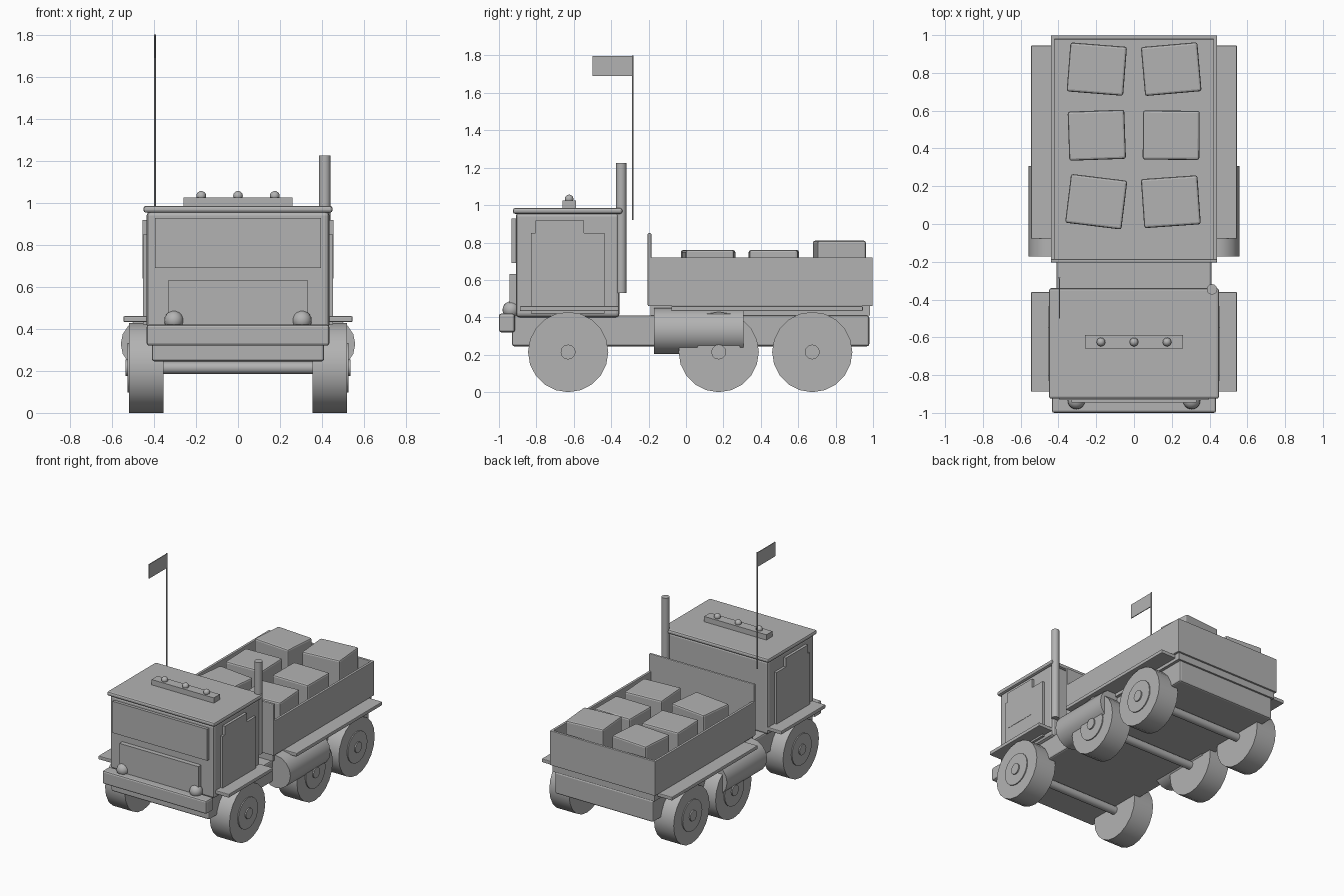
import bpy
import math
from math import radians

if "Cube" in bpy.data.objects:
    bpy.data.objects.remove(bpy.data.objects["Cube"], do_unlink=True)

GREY = (0.45, 0.45, 0.45, 1)
grey = bpy.data.materials.new("plain_grey")
grey.use_nodes = True
grey.diffuse_color = GREY
grey.node_tree.nodes["Principled BSDF"].inputs["Base Color"].default_value = GREY


def finish(name, smooth=False):
    ob = bpy.context.object
    ob.name = name
    ob.data.materials.append(grey)
    bpy.ops.object.transform_apply(location=False, rotation=True, scale=True)
    if smooth:
        bpy.ops.object.shade_smooth_by_angle(angle=radians(35))
    return ob


def box(name, x, y, z, bevel=0.0, turn=0.0):
    """Box from (min, max) spans, turned about its own centre."""
    spans = (x, y, z)
    bpy.ops.mesh.primitive_cube_add(size=1, location=[sum(s) / 2 for s in spans],
                                    rotation=(0, 0, radians(turn)))
    bpy.context.object.scale = [s[1] - s[0] for s in spans]
    ob = finish(name)
    if bevel:
        mod = ob.modifiers.new("soft_edges", 'BEVEL')
        mod.width = bevel
        mod.segments = 2
    return ob


def rod(name, axis, centre, radius, length, sides):
    turn = {'X': (0, radians(90), 0), 'Y': (radians(90), 0, 0), 'Z': (0, 0, 0)}[axis]
    bpy.ops.mesh.primitive_cylinder_add(vertices=sides, radius=radius, depth=length,
                                        location=centre, rotation=turn)
    return finish(name, True)


def ball(name, centre, radius):
    bpy.ops.mesh.primitive_uv_sphere_add(segments=16, ring_count=10, radius=radius,
                                         location=centre)
    return finish(name, True)


def span(side, inner, outer):
    return tuple(sorted((side * inner, side * outer)))


# Chassis and bumper
box("chassis", (-0.41, 0.41), (-0.93, 0.98), (0.245, 0.41), 0.012)
box("bumper", (-0.435, 0.435), (-1.0, -0.915), (0.32, 0.42), 0.012)

# Cab
box("cab", (-0.435, 0.435), (-0.91, -0.355), (0.40, 0.96), 0.02)
box("cab_roof", (-0.45, 0.45), (-0.925, -0.34), (0.953, 0.985), 0.012)
box("windshield", (-0.395, 0.395), (-0.932, -0.9), (0.69, 0.928))
box("grille", (-0.33, 0.33), (-0.945, -0.9), (0.42, 0.633))

# Roof lamps
box("lamp_bar", (-0.26, 0.26), (-0.66, -0.588), (0.98, 1.025))
for i in (-1, 0, 1):
    ball("roof_lamp", (i * 0.175, -0.625, 1.033), 0.023)

# Exhaust, pole and flag
rod("exhaust_stack", 'Z', (0.413, -0.346, 0.878), 0.028, 0.695, 12)
rod("flag_pole", 'Z', (-0.395, -0.285, 1.36), 0.005, 0.88, 8)
box("flag", (-0.398, -0.392), (-0.5, -0.285), (1.69, 1.797))

# Cargo bed
box("bed_floor", (-0.425, 0.425), (-0.19, 0.985), (0.41, 0.49))
box("headboard", (-0.44, 0.44), (-0.205, -0.185), (0.46, 0.85), 0.006)
box("tailgate", (-0.44, 0.44), (0.978, 0.998), (0.46, 0.72), 0.004)

# Parts on both sides
for side, word in ((1, "left"), (-1, "right")):
    box(word + "_bed_wall", span(side, 0.42, 0.44), (-0.2, 0.995), (0.46, 0.72), 0.004)
    box(word + "_door", span(side, 0.42, 0.453), (-0.83, -0.435), (0.42, 0.85))
    box(word + "_door_window", span(side, 0.42, 0.455), (-0.805, -0.545), (0.64, 0.918))
    box(word + "_front_fender", span(side, 0.38, 0.545), (-0.888, -0.36), (0.433, 0.46), 0.005)
    box(word + "_rear_fender", span(side, 0.38, 0.545), (-0.078, 0.945), (0.433, 0.46), 0.005)
    rod(word + "_fuel_tank", 'Y', (side * 0.435, 0.068, 0.328), 0.123, 0.478, 16)
    ball(word + "_headlight", (side * 0.305, -0.935, 0.44), 0.046)

# Axles, wheels and hubs
for row, y in (("front", -0.63), ("middle", 0.175), ("rear", 0.675)):
    rod(row + "_axle", 'X', (0, y, 0.2145), 0.03, 0.8, 12)
    for side in (-1, 1):
        rod(row + "_wheel", 'X', (side * 0.437, y, 0.2145), 0.2145, 0.165, 20)
        rod(row + "_hub", 'X', (side * 0.487, y, 0.2145), 0.117, 0.08, 20)
        rod(row + "_hub_cap", 'X', (side * 0.495, y, 0.2145), 0.04, 0.082, 12)

# Cargo crates: centre x, centre y, top, turn
for x, y, top, turn in ((-0.197, 0.82, 0.79, -4.5), (0.197, 0.82, 0.81, 5),
                        (-0.197, 0.47, 0.76, 2), (0.197, 0.47, 0.76, -0.5),
                        (-0.2, 0.118, 0.76, -7), (0.195, 0.118, 0.76, 4)):
    box("crate", (x - 0.15, x + 0.15), (y - 0.13, y + 0.13), (0.48, top), 0.012, turn)
